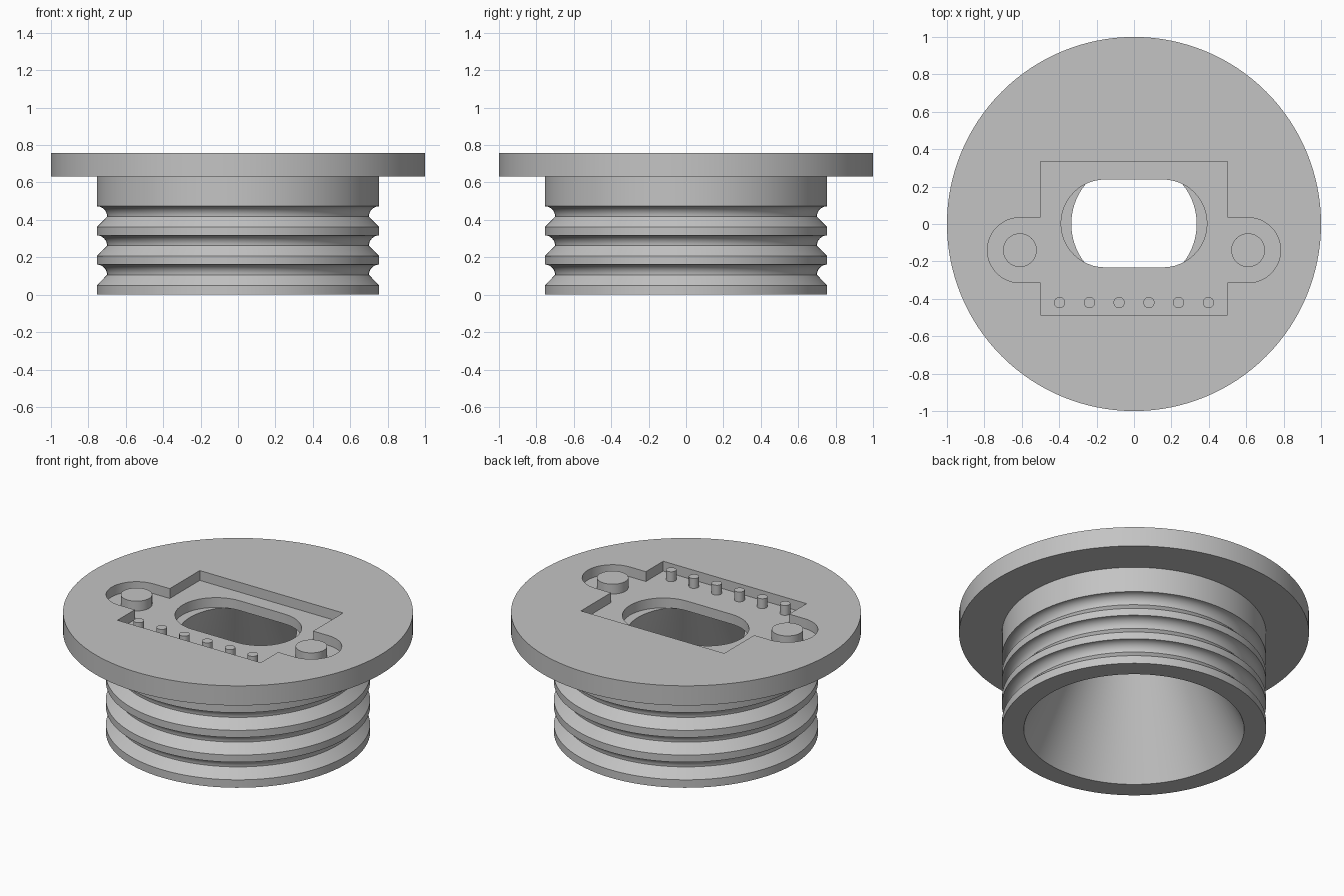
import bpy, bmesh
from math import pi, cos, sin, radians

if "Cube" in bpy.data.objects:
    bpy.data.objects.remove(bpy.data.objects["Cube"])

TOP, FLOOR, UNDER = 0.757, 0.695, 0.633   # flange top, pocket floor, flange underside
R_FLANGE, R_BODY, R_NECK = 1.0, 0.755, 0.70
SEGMENTS = 128

grey = bpy.data.materials.new("plain grey")
grey.use_nodes = True
colour = (0.55, 0.55, 0.55, 1)
grey.diffuse_color = colour
grey.node_tree.nodes["Principled BSDF"].inputs["Base Color"].default_value = colour


def finish(bm, name):
    bmesh.ops.recalc_face_normals(bm, faces=bm.faces)
    mesh = bpy.data.meshes.new(name)
    bm.to_mesh(mesh)
    bm.free()
    mesh.materials.append(grey)
    obj = bpy.data.objects.new(name, mesh)
    bpy.context.collection.objects.link(obj)
    return obj


def smooth(obj):
    bpy.ops.object.select_all(action='DESELECT')
    obj.select_set(True)
    bpy.context.view_layer.objects.active = obj
    bpy.ops.object.shade_smooth_by_angle(angle=radians(30))


def arc(cx, cy, r, start, end, steps):
    angles = [radians(start + (end - start) * i / steps) for i in range(steps + 1)]
    return [(cx + r * cos(a), cy + r * sin(a)) for a in angles]


def prism(name, outline, z0, z1):
    bm = bmesh.new()
    face = bm.faces.new([bm.verts.new((x, y, z0)) for x, y in outline])
    grown = bmesh.ops.extrude_face_region(bm, geom=[face], use_keep_orig=True)
    verts = [v for v in grown["geom"] if isinstance(v, bmesh.types.BMVert)]
    bmesh.ops.translate(bm, verts=verts, vec=(0, 0, z1 - z0))
    return finish(bm, name)


def disc(name, x, y, r, z0, z1, steps):
    return prism(name, arc(x, y, r, 0, 360, steps)[:-1], z0, z1)


def cut(target, cutter):
    mod = target.modifiers.new("cut", 'BOOLEAN')
    mod.operation, mod.solver, mod.object = 'DIFFERENCE', 'EXACT', cutter
    bpy.ops.object.select_all(action='DESELECT')
    bpy.context.view_layer.objects.active = target
    target.select_set(True)
    bpy.ops.object.modifier_apply(modifier=mod.name)
    bpy.data.objects.remove(cutter)


# Flange with an eared pocket and a slot through its floor
flange = disc("flange", 0, 0, R_FLANGE, UNDER, TOP, SEGMENTS)
ear_x, ear_y, ear_r = 0.61, -0.14, 0.174
half, front, back = 0.5, -0.487, 0.333
pocket = [(-half, front), (half, front), (half, ear_y - ear_r)]
pocket += arc(ear_x, ear_y, ear_r, -90, 90, 24)
pocket += [(half, ear_y + ear_r), (half, back), (-half, back), (-half, ear_y + ear_r)]
pocket += arc(-ear_x, ear_y, ear_r, 90, 270, 24) + [(-half, ear_y - ear_r)]
cut(flange, prism("pocket_cutter", pocket, FLOOR, TOP + 0.1))

slot = arc(0.155, 0.003, 0.235, -90, 90, 24) + arc(-0.155, 0.003, 0.235, 90, 270, 24)
cut(flange, prism("slot_cutter", slot, UNDER - 0.1, FLOOR + 0.03))
smooth(flange)

# Grooved body with a tapering bore, turned from one closed profile
profile = [(0.63, 0), (R_BODY, 0)]
for i in range(3):
    z = 0.05 + 0.156 * i
    profile += [(R_BODY, z)]
    profile += [(x, y) for x, y in arc(R_BODY, z + 0.056, R_BODY - R_NECK, 180, 90, 8)]
profile += [(R_BODY, UNDER), (0.335, UNDER)]
bm = bmesh.new()
ring = [bm.verts.new((r, 0, z)) for r, z in profile]
edges = [bm.edges.new((a, b)) for a, b in zip(ring, ring[1:] + ring[:1])]
bmesh.ops.spin(bm, geom=ring + edges, cent=(0, 0, 0), axis=(0, 0, 1),
               angle=2 * pi, steps=SEGMENTS)
bmesh.ops.remove_doubles(bm, verts=bm.verts, dist=0.0005)
smooth(finish(bm, "grooved_body"))

# Locating posts in the ears
for side, x in (("left", ear_x), ("right", -ear_x)):
    smooth(disc(side + "_post", x, ear_y, 0.09, FLOOR - 0.01, TOP, 48))

# Row of small pins along the front of the pocket
for i in range(6):
    smooth(disc("pin_%d" % (i + 1), 0.159 * (i - 2.5), -0.42, 0.03, FLOOR - 0.01, TOP, 24))
